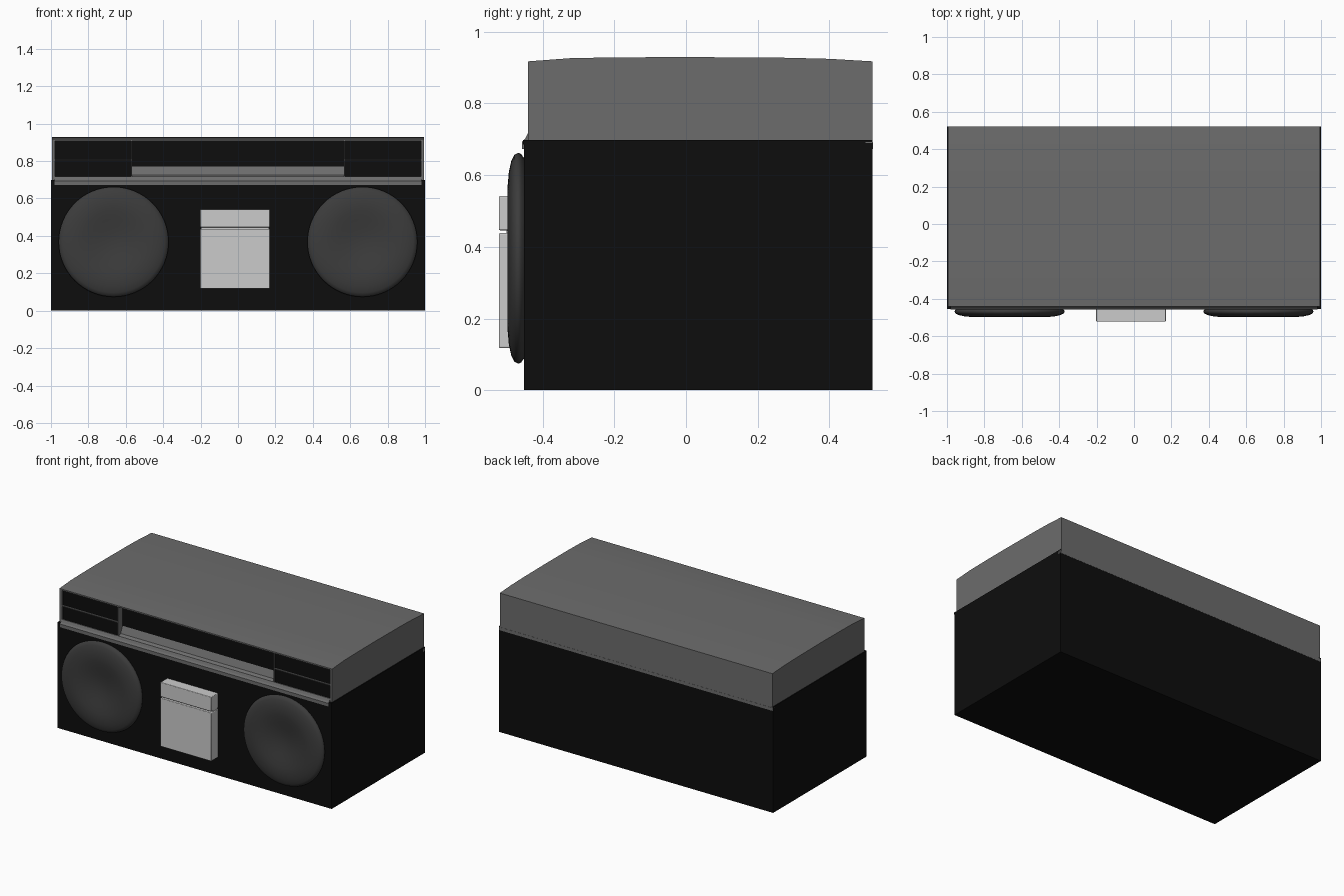
import bpy, bmesh, math
from mathutils import Matrix

if "Cube" in bpy.data.objects:
    bpy.data.objects.remove(bpy.data.objects["Cube"])


def material(name, v):
    m = bpy.data.materials.new(name)
    m.diffuse_color = (v, v, v, 1)
    m.use_nodes = True
    m.node_tree.nodes["Principled BSDF"].inputs["Base Color"].default_value = m.diffuse_color
    return m


BLACK = material("black_plastic", 0.004)
DARK = material("dark_mesh", 0.045)
GREY = material("mid_grey", 0.15)
LIGHT = material("light_grey", 0.55)


def finish(name, bm, mat):
    bmesh.ops.recalc_face_normals(bm, faces=bm.faces[:])
    mesh = bpy.data.meshes.new(name)
    bm.to_mesh(mesh)
    bm.free()
    ob = bpy.data.objects.new(name, mesh)
    bpy.context.collection.objects.link(ob)
    mesh.materials.append(mat)
    return ob


def smooth(ob, angle=35):
    bpy.ops.object.select_all(action='DESELECT')
    bpy.context.view_layer.objects.active = ob
    ob.select_set(True)
    bpy.ops.object.shade_smooth_by_angle(angle=math.radians(angle))


def box(name, x, y, z, mat, bevel=0):
    bm = bmesh.new()
    bmesh.ops.create_cube(bm, size=1)
    for v in bm.verts:
        v.co = [r[0] + (c + 0.5) * (r[1] - r[0]) for r, c in zip((x, y, z), v.co)]
    ob = finish(name, bm, mat)
    if bevel:
        b = ob.modifiers.new("soft_edges", 'BEVEL')
        b.width, b.segments = bevel, 3
        smooth(ob)
    return ob


def extrude_x(name, profile, x0, x1, mat):
    bm = bmesh.new()
    face = bm.faces.new([bm.verts.new((x0, y, z)) for y, z in profile])
    geo = bmesh.ops.extrude_face_region(bm, geom=[face])["geom"]
    for v in geo:
        if isinstance(v, bmesh.types.BMVert):
            v.co.x = x1
    return finish(name, bm, mat)


# Main body
box("body", (-1, 1), (-0.452, 0.52), (0, 0.69), BLACK)

# Upper housing, gently crowned on top
crown = [(0.52, 0.917), (0.4, 0.924), (0.28, 0.927), (0, 0.929),
         (-0.2, 0.928), (-0.32, 0.926), (-0.44, 0.917)]
housing = extrude_x("upper_housing", [(-0.44, 0.685), (0.52, 0.685)] + crown,
                    -0.995, 0.995, GREY)

# Recesses cut in the housing front: two tuner cells and the sloped centre bay
cutters = [extrude_x("centre_bay_cutter",
                     [(-0.5, 0.705), (-0.441, 0.71), (-0.415, 0.725), (-0.395, 0.77),
                      (-0.395, 0.908), (-0.5, 0.908)], -0.566, 0.566, GREY)]
for s in (-1, 1):
    x = sorted((s * 0.572, s * 0.978))
    for z in ((0.714, 0.803), (0.809, 0.908)):
        cutters.append(box("cell_cutter", x, (-0.5, -0.425), z, GREY))
        box("tuner_panel", x, (-0.43, -0.424), z, BLACK)
for c in cutters:
    c.hide_render = True
    c.hide_set(True)
    mod = housing.modifiers.new("recess", 'BOOLEAN')
    mod.object, mod.solver = c, 'EXACT'
smooth(housing, 25)
box("centre_panel", (-0.566, 0.566), (-0.398, -0.39), (0.77, 0.908), BLACK)

# Lip between body and housing
extrude_x("front_lip", [(-0.435, 0.672), (-0.457, 0.672), (-0.457, 0.693),
                        (-0.448, 0.702), (-0.44, 0.718), (-0.435, 0.718)],
          -0.98, 0.98, GREY)
box("rear_trim", (-1, 1), (0.5, 0.521), (0.672, 0.692), GREY)
for s in (-1, 1):
    box("side_trim", sorted((s * 0.98, s)), (-0.455, 0.52), (0.685, 0.698), BLACK)

# Speakers: lathed rounded rim with a shallow dished cone
rim = [(0.28, 0), (0.291, 0.008), (0.294, 0.016), (0.289, 0.026), (0.272, 0.035),
       (0.24, 0.042), (0.205, 0.045), (0.17, 0.043), (0.125, 0.036), (0.08, 0.028),
       (0.04, 0.023), (0, 0.021)]
for s in (-1, 1):
    bm = bmesh.new()
    vs = [bm.verts.new((r, 0, h)) for r, h in rim]
    es = [bm.edges.new(p) for p in zip(vs, vs[1:])]
    bmesh.ops.spin(bm, geom=vs + es, cent=(0, 0, 0), axis=(0, 0, 1),
                   angle=math.tau, steps=64)
    bmesh.ops.remove_doubles(bm, verts=bm.verts[:], dist=1e-4)
    bm.transform(Matrix.Translation((s * 0.665, -0.452, 0.368))
                 @ Matrix.Rotation(math.pi / 2, 4, 'X'))
    smooth(finish("speaker", bm, DARK), 60)

# Cassette door and button strip
box("cassette_door", (-0.202, 0.17), (-0.522, -0.44), (0.118, 0.438), LIGHT, 0.004)
box("button_strip", (-0.202, 0.17), (-0.522, -0.44), (0.446, 0.542), LIGHT, 0.004)
box("door_hinge", (-0.198, 0.166), (-0.5, -0.44), (0.43, 0.45), LIGHT)
